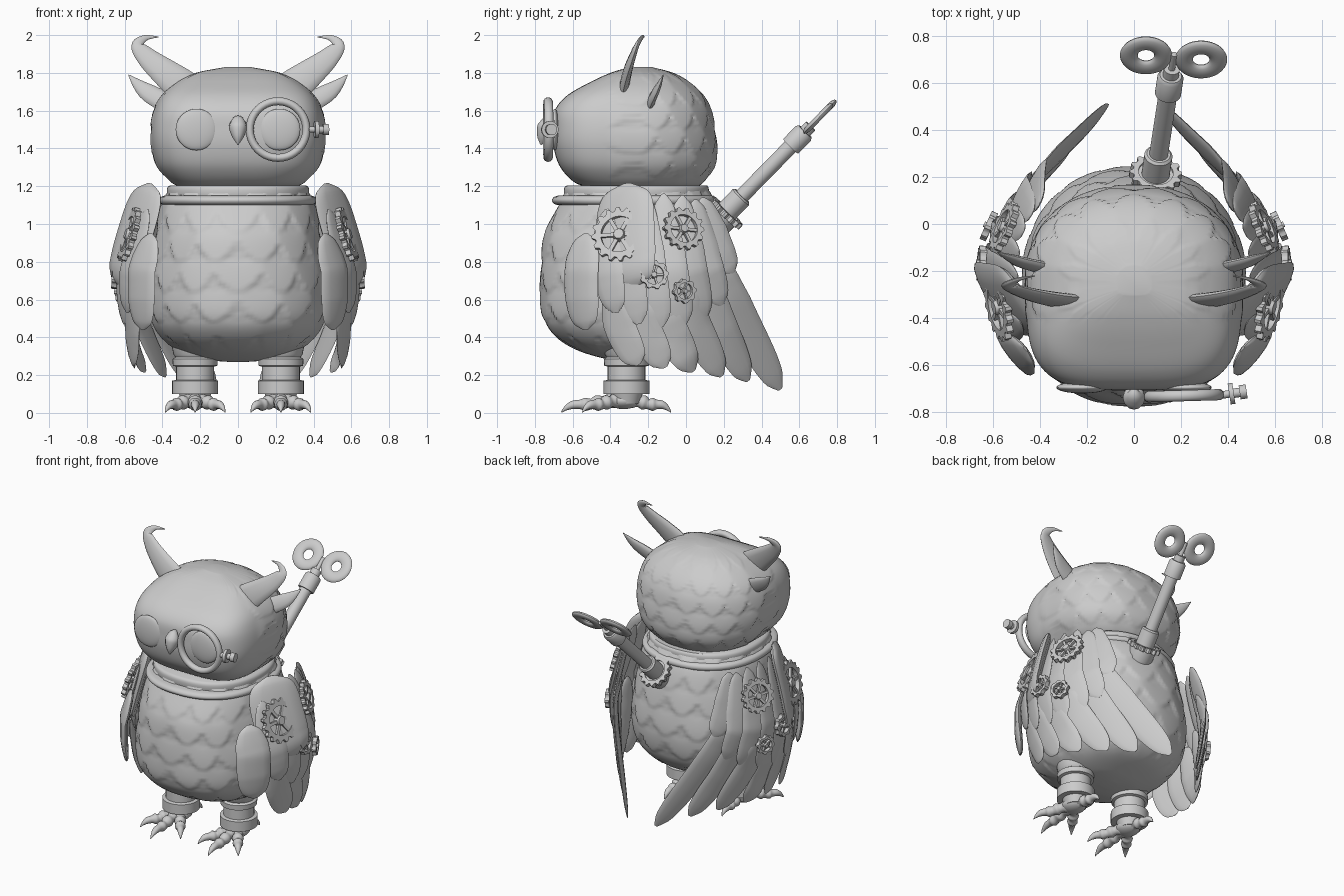
import bpy, bmesh, math
from math import sin, cos, pi
from mathutils import Vector, Matrix

if "Cube" in bpy.data.objects:
    bpy.data.objects.remove(bpy.data.objects["Cube"])

grey = bpy.data.materials.new("plain_grey")
grey.use_nodes = True
grey.diffuse_color = (0.6, 0.6, 0.6, 1)
grey.node_tree.nodes["Principled BSDF"].inputs["Base Color"].default_value = (0.6, 0.6, 0.6, 1)


def finish(name, bm, pair=False):
    """Turn a bmesh into an object, optionally with a mirrored twin."""
    for side in ((1, -1) if pair else (1,)):
        if side < 0:
            bmesh.ops.scale(bm, vec=(-1, 1, 1), verts=bm.verts)
        bmesh.ops.recalc_face_normals(bm, faces=bm.faces)
        label = name if not pair else ("left_" if side > 0 else "right_") + name
        me = bpy.data.meshes.new(label)
        bm.to_mesh(me)
        me.materials.append(grey)
        me.shade_smooth()
        me.set_sharp_from_angle(angle=math.radians(40))
        bpy.context.collection.objects.link(bpy.data.objects.new(label, me))
    bm.free()


def spline(nodes, steps):
    """Smooth curve through tuples of any length."""
    out = []
    for i in range(len(nodes) - 1):
        a, b = nodes[max(i - 1, 0)], nodes[i]
        c, d = nodes[i + 1], nodes[min(i + 2, len(nodes) - 1)]
        for k in range(steps):
            t = k / steps
            out.append([q + t * ((r - p) / 2 + t * (p - 2.5 * q + 2 * r - s / 2
                        + t * (1.5 * (q - r) + (s - p) / 2))) for p, q, r, s in zip(a, b, c, d)])
    return out + [list(nodes[-1])]


def skin(bm, rings):
    """Join rings of points into a closed skin."""
    vs = [[bm.verts.new(p) for p in ring] for ring in rings]
    n = len(vs[0])
    for a, b in zip(vs, vs[1:]):
        for i in range(n):
            bm.faces.new((a[i], a[(i + 1) % n], b[(i + 1) % n], b[i]))
    bm.faces.new(vs[0])
    bm.faces.new(vs[-1])


def loft(name, rings, mid, front_pow, back_pow, bump=None, steps=10, n=160):
    """Rings are (z, half width, front y, back y)."""
    out = []
    for z, hw, yf, yb in spline(rings, steps):
        ring = []
        for i in range(n):
            a = 2 * pi * i / n
            c, s = cos(a), sin(a)
            p = front_pow if s < 0 else back_pow
            x = math.copysign(abs(c) ** (2 / p), c) * hw
            y = math.copysign(abs(s) ** (2 / p), s) * (yb - mid if s > 0 else mid - yf)
            k = 1 + (bump(a, z, mid + y) if bump else 0)
            ring.append((x * k, mid + y * k, z))
        out.append(ring)
    bm = bmesh.new()
    skin(bm, out)
    finish(name, bm)


def scallops(a, z, count, height):
    """Overlapping rounded feather rows, thickest at their lower edge."""
    k = math.floor(z / height) + 1
    while True:
        u = (a / (2 * pi) * count + 0.5 * (k % 2)) % 1 - 0.5
        edge = k * height + 2.4 * height * u * u
        if edge <= z:
            return max(0, 1 - (z - edge) / height) ** .6
        k -= 1


def blade(bm, nodes, normal, steps=4, n=12):
    """Flattened tube; nodes are (x, y, z, half width, half thickness)."""
    pts = spline(nodes, steps)
    rings = []
    for i, p in enumerate(pts):
        q = Vector(p[:3])
        t = Vector(pts[min(i + 1, len(pts) - 1)][:3]) - Vector(pts[max(i - 1, 0)][:3])
        up = Vector(normal(q) if callable(normal) else normal)
        side = t.cross(up).normalized()
        up = side.cross(t).normalized()
        rings.append([q + side * p[3] * cos(2 * pi * j / n) + up * p[4] * sin(2 * pi * j / n)
                      for j in range(n)])
    skin(bm, rings)


def frame(origin, axis, across=(1, 0, 0)):
    z = Vector(axis).normalized()
    y = z.cross(Vector(across)).normalized()
    return Matrix.Translation(origin) @ Matrix((y.cross(z), y, z)).transposed().to_4x4()


def turned(name, profile, mat, pair=False, n=32):
    """Solid of revolution; profile is (radius, height along axis)."""
    bm = bmesh.new()
    skin(bm, [[mat @ Vector((r * cos(2 * pi * i / n), r * sin(2 * pi * i / n), h))
               for i in range(n)] for r, h in profile])
    finish(name, bm, pair)


def torus(name, mat, major, minor, flat=1.0, n=40, m=14):
    bm = bmesh.new()
    vs = [[bm.verts.new(mat @ Vector(((major + minor * cos(b)) * cos(a), (major + minor * cos(b)) * sin(a),
                                      minor * flat * sin(b))))
           for b in (2 * pi * j / m for j in range(m))] for a in (2 * pi * i / n for i in range(n))]
    for i in range(n):
        for j in range(m):
            k, l = (i + 1) % n, (j + 1) % m
            bm.faces.new((vs[i][j], vs[k][j], vs[k][l], vs[i][l]))
    finish(name, bm)


def gear(name, mat, r, teeth, spokes, thick, pair=False):
    bm = bmesh.new()
    n = teeth * 4
    loops = [[bm.verts.new(mat @ Vector((q * cos(2 * pi * i / n), q * sin(2 * pi * i / n), h)))
              for i in range(n) for q in [inner or (r if i % 4 < 2 else r * 0.86)]]
             for inner, h in ((0, 0), (0, thick), (r * 0.66, thick), (r * 0.66, 0))]
    for k in range(4):
        a, b = loops[k], loops[(k + 1) % 4]
        for i in range(n):
            bm.faces.new((a[i], a[(i + 1) % n], b[(i + 1) % n], b[i]))
    for i in range(spokes):
        arm = Matrix.Rotation(2 * pi * i / spokes, 4, 'Z') @ Matrix.Translation((r * 0.38, 0, thick / 2))
        bmesh.ops.create_cube(bm, size=1, matrix=mat @ arm @ Matrix.Diagonal((r * 0.72, r * 0.14, thick * 0.6, 1)))
    if spokes:
        bmesh.ops.create_cone(bm, cap_ends=True, segments=16, radius1=r * .26, radius2=r * .18,
                              depth=thick * 1.3, matrix=mat @ Matrix.Translation((0, 0, thick * .65)))
    finish(name, bm, pair)


def ball(name, at, size, pair=False):
    bm = bmesh.new()
    bmesh.ops.create_uvsphere(bm, u_segments=32, v_segments=18, radius=1,
                              matrix=Matrix.Translation(at) @ Matrix.Diagonal((*size, 1)))
    finish(name, bm, pair)


# Body and head
loft("body", [(.27, .05, -.3, -.2), (.285, .2, -.42, -.1), (.33, .32, -.57, .06), (.4, .4, -.68, .15),
              (.5, .455, -.75, .21), (.65, .47, -.765, .235), (.8, .455, -.76, .225), (.95, .43, -.74, .2),
              (1.1, .4, -.67, .16), (1.2, .35, -.62, .1)], -.26, 2.3, 2.2,
     lambda a, z, y: .022 * scallops(a, z, 14, .16) * min(1, max(0, (z - .3) / .1)))
loft("head", [(1.19, .28, -.5, .04), (1.22, .35, -.59, .09), (1.3, .42, -.665, .145), (1.4, .452, -.7, .16),
              (1.5, .458, -.707, .15), (1.6, .44, -.695, .13), (1.68, .4, -.63, .09), (1.75, .32, -.51, .02),
              (1.8, .22, -.4, -.07), (1.83, .07, -.3, -.18)], -.25, 3.6, 2.2,
     lambda a, z, y: .02 * scallops(a, z, 16, .125) * min(1, max(0, (y + .42) / .06)))
loft("neck_band", [(1.1, .36, -.63, .11), (1.15, .375, -.645, .12), (1.19, .375, -.645, .12),
                   (1.205, .36, -.63, .11)], -.26, 2.3, 2.2, steps=3)
loft("collar", [(1.1, .39, -.68, .14), (1.108, .408, -.7, .158), (1.125, .415, -.71, .165),
                (1.142, .408, -.7, .158), (1.15, .39, -.68, .14)], -.26, 2.3, 2.2, steps=3)

# Face
ball("eye", (.22, -.695, 1.5), (.11, .025, .11), True)
bm = bmesh.new()
blade(bm, [(0, -.7, 1.562, .01, .01), (0, -.725, 1.548, .034, .03), (0, -.738, 1.51, .048, .05),
           (0, -.757, 1.46, .03, .033), (0, -.768, 1.42, .003, .004)], (0, -1, 0))
finish("beak", bm)
torus("monocle_rim", frame((.212, -.73, 1.5), (.03, -1, 0)), .15, .021, 1.15)
turned("monocle_knob", [(.016, 0), (.016, .03), (.045, .03), (.045, .05), (.02, .05), (.02, .075),
                        (.03, .075), (.03, .105)], frame((.375, -.727, 1.5), (1, .15, 0), (0, 0, 1)))

# Ear tufts
bm = bmesh.new()
blade(bm, [(.2, -.33, 1.66, .09, .022), (.3, -.325, 1.735, .09, .026), (.39, -.31, 1.805, .075, .024),
           (.48, -.285, 1.88, .055, .018), (.53, -.26, 1.945, .035, .013), (.49, -.235, 1.985, .016, .008),
           (.42, -.22, 1.99, .002, .002)], (0, -1, .2), 6)
finish("large_ear_tuft", bm, True)
bm = bmesh.new()
blade(bm, [(.28, -.21, 1.59, .06, .025), (.45, -.17, 1.68, .052, .02), (.52, -.145, 1.73, .034, .014),
           (.58, -.12, 1.79, .002, .002)], (.2, -1, .4))
finish("small_ear_tuft", bm, True)

# Wing surface that every feather follows
SWEEP = [(-.8, .36), (-.6, .48), (-.4, .57), (-.25, .6), (-.1, .59), (0, .56), (.2, .42), (.35, .29), (.6, .08)]


def wing_x(y, z):
    for (a, p), (b, q) in zip(SWEEP, SWEEP[1:]):
        if y <= b:
            break
    return p + (q - p) * (y - a) / (b - a) - .3 * max(0, z - .75) - .1 * max(0, .6 - z)


def wing_normal(p, e=.06):
    return Vector((1, (wing_x(p[1] - e, p[2]) - wing_x(p[1] + e, p[2])) / (2 * e),
                   (wing_x(p[1], p[2] - e) - wing_x(p[1], p[2] + e)) / (2 * e))).normalized()


def feather(name, a, b, width, lift, thick=.014, tilt=.22, narrow=.65):
    nodes = []
    for i in range(17):
        s = i / 16
        y = a[0] + (b[0] - a[0]) * s - .025 * sin(pi * s)
        z = a[1] + (b[1] - a[1]) * s
        ends = max(.02, (1 - s ** 7) * (1 - (1 - s) ** 9)) ** .5
        w = width * min(1, narrow + .8 * s) * ends
        nodes.append((wing_x(y, z) + lift, y, z, w, thick * ends))
    bm = bmesh.new()
    blade(bm, nodes, lambda p: wing_normal(p) + Vector((0, -tilt, 0)), 2)
    finish(name, bm, True)


for i, (a, b) in enumerate([((-.4, .66), (-.25, .255)), ((-.3, .7), (-.11, .24)), ((-.19, .74), (.04, .22)),
                            ((-.07, .8), (.19, .195)), ((.05, .86), (.33, .17)), ((.13, .92), (.5, .125))]):
    feather("long_feather_%d" % (i + 1), a, b, .092, -.005)
for i, (a, b) in enumerate([((-.42, 1.08), (-.37, .53)), ((-.33, 1.13), (-.25, .47)), ((-.22, 1.16), (-.13, .455)),
                            ((-.12, 1.16), (-.01, .465)), ((-.02, 1.15), (.1, .5)), ((.05, 1.13), (.19, .57)),
                            ((.09, 1.14), (.25, .74))]):
    feather("upper_feather_%d" % (i + 1), a, b, .092, .018)
feather("shoulder_feather", (-.31, 1.215), (-.28, .66), .18, .018, .035, .4, .9)
feather("front_feather", (-.53, .95), (-.53, .44), .115, .01, .025, .3, .8)

# Wing gears
for i, (y, z, r, teeth, spokes) in enumerate([(-.35, .94, .148, 16, 6), (-.02, .97, .115, 14, 6),
                                              (-.17, .73, .077, 9, 5), (-.015, .645, .065, 8, 5)]):
    at = Vector((wing_x(y, z) + .04, y, z))
    gear("wing_gear_%d" % (i + 1), frame(at, wing_normal(at), (0, 1, 0)), r, teeth, spokes, .028, True)

# Wind-up key
AXIS = Vector((.08, .52, .53)).normalized()
key = frame((.09, .2, 1.05), AXIS)
turned("key_socket", [(.075, -.1), (.085, -.06), (.085, .02), (.06, .02), (.06, .13), (.05, .14)], key)
gear("key_socket_gear", key, .112, 14, 0, .03)
turned("key_stem", [(.04, .1), (.04, .51), (.056, .51), (.056, .605), (.046, .62), (.034, .62), (.034, .66),
                    (.014, .66), (.014, .75)], key)
for side, label in ((1, "left"), (-1, "right")):
    torus("key_%s_loop" % label, key @ Matrix.Translation((.118 * side, 0, .73)) @ Matrix.Rotation(pi / 2, 4, 'X'),
          .073, .038, .45)

# Legs and feet
turned("leg", [(.07, .05), (.085, .1), (.122, .1), (.122, .17), (.1, .175), (.1, .245), (.118, .25), (.12, .285),
               (.105, .295), (.115, .31), (.125, .36)], frame((.227, -.315, 0), (0, 0, 1)), True)
ball("foot", (.227, -.33, .065), (.075, .085, .045), True)
for label, angle, reach in (("inner", -36, .27), ("middle", 0, .33), ("outer", 36, .27), ("back", 180, .25)):
    a = math.radians(angle)
    nodes = []
    for s, z, r in ((0, .06, .035), (.2, .065, .038), (.32, .06, .03), (.42, .055, .039), (.52, .047, .028),
                    (.62, .045, .035), (.7, .045, .025), (.82, .042, .022), (.93, .024, .012), (1, .003, .002)):
        nodes.append((.227 + sin(a) * reach * s, -.33 - cos(a) * reach * s, z, r, r))
    bm = bmesh.new()
    blade(bm, nodes, (0, 0, 1), 3)
    finish(label + "_toe", bm, True)
